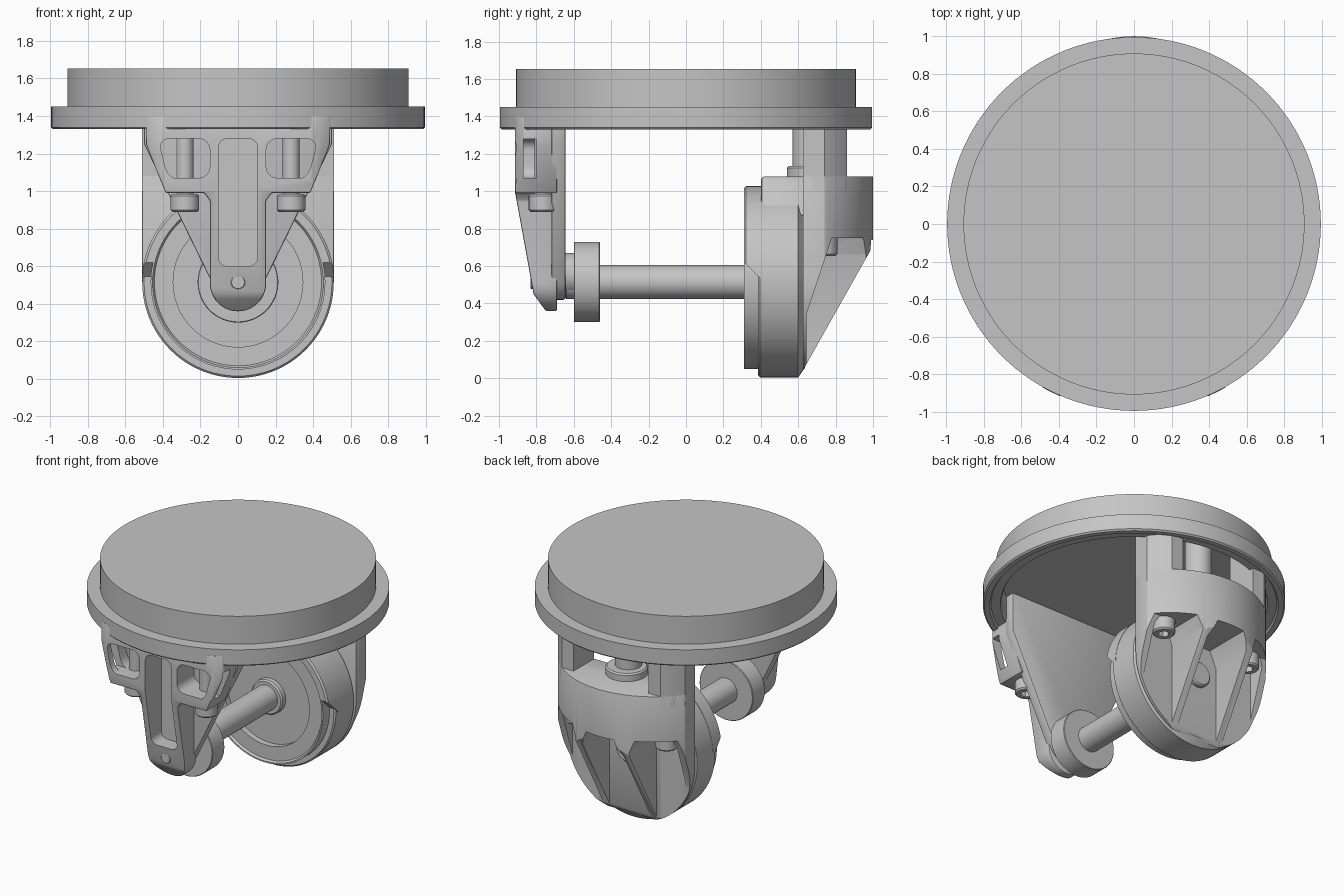
import bpy, bmesh
from math import pi, sin, cos, radians
from mathutils import Vector, Matrix

default = bpy.data.objects.get("Cube")
if default:
    bpy.data.objects.remove(default)

grey = bpy.data.materials.new("machined_grey")
grey.use_nodes = True
grey.diffuse_color = (0.56, 0.56, 0.56, 1)
grey.node_tree.nodes["Principled BSDF"].inputs["Base Color"].default_value = grey.diffuse_color

AXLE_Z = 0.515
MOUNT_Z = 1.53


def make(name, bm):
    bmesh.ops.remove_doubles(bm, verts=bm.verts, dist=1e-5)
    bmesh.ops.recalc_face_normals(bm, faces=bm.faces)
    mesh = bpy.data.meshes.new(name)
    bm.to_mesh(mesh)
    bm.free()
    obj = bpy.data.objects.new(name, mesh)
    bpy.context.collection.objects.link(obj)
    mesh.materials.append(grey)
    return obj


def finish(obj):
    for p in obj.data.polygons:
        p.use_smooth = True
    obj.data.set_sharp_from_angle(angle=radians(30))
    return obj


def lathe(name, profile, axis="Z", centre=(0, 0, 0), steps=96):
    """Spin (along, radius) points round an axis through centre."""
    bm = bmesh.new()
    vs = [bm.verts.new((r, 0, a)) for a, r in profile]
    edges = [bm.edges.new((vs[i], vs[(i + 1) % len(vs)])) for i in range(len(vs))
             if profile[i][1] + profile[(i + 1) % len(vs)][1] > 0]
    bmesh.ops.spin(bm, geom=vs + edges, cent=(0, 0, 0), axis=(0, 0, 1),
                   angle=2 * pi, steps=steps)
    turn = Matrix.Rotation(-pi / 2, 4, "X") if axis == "Y" else Matrix()
    bm.transform(Matrix.Translation(centre) @ turn)
    return make(name, bm)


def rod(name, r, a, b, axis="Z", centre=(0, 0, 0), c=0.01, steps=48):
    return lathe(name, [(a, 0), (a, r - c), (a + c, r), (b - c, r), (b, r - c), (b, 0)],
                 axis, centre, steps)


def prism(name, outline, axis, a, b):
    """Extrude an (x, z) outline along Y, or an (x, y) outline along Z."""
    place = (lambda u, v: (u, a, v)) if axis == "Y" else (lambda u, v: (u, v, a))
    bm = bmesh.new()
    face = bm.faces.new([bm.verts.new(place(u, v)) for u, v in outline])
    side = bmesh.ops.extrude_face_region(bm, geom=[face])["geom"]
    move = Vector((0, b - a, 0)) if axis == "Y" else Vector((0, 0, b - a))
    bmesh.ops.translate(bm, vec=move, verts=[g for g in side if isinstance(g, bmesh.types.BMVert)])
    return make(name, bm)


def arc(cx, cy, r, start, end, n=32):
    return [(cx + r * cos(radians(start + (end - start) * i / n)),
             cy + r * sin(radians(start + (end - start) * i / n))) for i in range(n + 1)]


def rounded(x0, x1, z0, z1, r):
    return (arc(x1 - r, z1 - r, r, 0, 90, 6) + arc(x0 + r, z1 - r, r, 90, 180, 6)
            + arc(x0 + r, z0 + r, r, 180, 270, 6) + arc(x1 - r, z0 + r, r, 270, 360, 6))


def slice_off(obj, p, q):
    """Remove what lies to the right of the (y, z) line going from p to q."""
    bm = bmesh.new()
    bm.from_mesh(obj.data)
    normal = Vector((0, q[1] - p[1], p[0] - q[0]))
    cut = bmesh.ops.bisect_plane(bm, geom=bm.verts[:] + bm.edges[:] + bm.faces[:],
                                 plane_co=(0, *p), plane_no=normal, clear_outer=True)
    bmesh.ops.holes_fill(bm, edges=[e for e in cut["geom_cut"] if isinstance(e, bmesh.types.BMEdge)])
    bmesh.ops.recalc_face_normals(bm, faces=bm.faces)
    bm.to_mesh(obj.data)
    bm.free()


def apply(obj, mod):
    with bpy.context.temp_override(object=obj, active_object=obj):
        bpy.ops.object.modifier_apply(modifier=mod.name)


def boolean(obj, cutter, operation="DIFFERENCE"):
    mod = obj.modifiers.new("cut", "BOOLEAN")
    mod.operation, mod.solver, mod.object = operation, "EXACT", cutter
    apply(obj, mod)
    bpy.data.objects.remove(cutter)


def fit_under_plate(obj):
    limit = [(0, 0), (0, 0.998), (1.4, 0.998), (1.4, 0.89), (1.6, 0.89), (1.6, 0)]
    boolean(obj, lathe("limit", limit), "INTERSECT")


def bevel(obj, width):
    mod = obj.modifiers.new("soft", "BEVEL")
    mod.width, mod.segments, mod.limit_method = width, 2, "ANGLE"
    mod.angle_limit = radians(35)
    apply(obj, mod)


def socket_bolt(name, x, y, bottom, top, r):
    head = rod(name + "_head", r, bottom, top, centre=(x, y, 0))
    boolean(head, prism("socket", arc(x, y, r * 0.5, 0, 300, 5), "Z", bottom - 0.02, bottom + 0.04))
    finish(head)


# Round mounting plate, stepped on top and hollow underneath
finish(lathe("mounting_plate", [
    (1.653, 0), (1.653, 0.908), (1.45, 0.908), (1.45, 0.995), (1.34, 0.995), (1.33, 0.985),
    (1.33, 0.95), (1.345, 0.94), (1.345, 0.88), (1.36, 0.87), (MOUNT_Z, 0.87), (MOUNT_Z, 0)],
    steps=128))

# Front bracket: thin triangular back plate
plate = prism("front_bracket_plate",
              [(-0.5, MOUNT_Z), (-0.5, 1.25)] + arc(0, 0.57, 0.15, 204, 336, 20)
              + [(0.5, 1.25), (0.5, MOUNT_Z)], "Y", -0.72, -0.645)
bevel(plate, 0.01)
finish(plate)

# Front bracket: head, shelf and tapering nose
half = [(0.15, 0.95), (0.18, 0.99), (0.385, 0.99), (0.49, 1.25), (0.49, MOUNT_Z)]
bracket = prism("front_bracket", [(-x, z) for x, z in reversed(half)]
                + arc(0, 0.51, 0.15, 180, 360, 20) + half, "Y", -0.915, -0.69)
slice_off(bracket, (-0.915, 1.0), (-0.815, 0.45))
slice_off(bracket, (-0.815, 0.45), (-0.75, 0.36))
fit_under_plate(bracket)
bevel(bracket, 0.008)
boolean(bracket, prism("slot", rounded(-0.105, 0.105, 0.6, 1.28, 0.05), "Y", -1, -0.73))
for s in (-1, 1):
    # Windows lean inwards towards the bottom, following the bracket's edge
    shape = [(x - max(0, x - 0.3) * (1.28 - z) * 2, z)
             for x, z in rounded(0.15, 0.425, 1.07, 1.28, 0.06)]
    opening = rounded(0.28, 0.6, 1.07, 1.28, 0.035)
    boolean(bracket, prism("window", [(s * x, z) for x, z in shape], "Y", -1, -0.715))
    boolean(bracket, prism("side_window", [(s * x, z) for x, z in opening], "Y", -0.868, -0.8))
finish(bracket)

# Bolts hanging from the front bracket, and the pin end in its nose
for s, side in ((-1, "right"), (1, "left")):
    finish(rod(side + "_front_bolt_shaft", 0.046, 0.95, 1.4, centre=(s * 0.283, -0.765, 0)))
    socket_bolt(side + "_front_bolt", s * 0.283, -0.765, 0.89, 0.985, 0.076)
finish(rod("pin_end", 0.038, -0.832, -0.7, "Y", (0, 0, AXLE_Z), 0.004))

# Axle with its collars
finish(rod("axle", 0.09, -0.65, 0.68, "Y", (0, 0, AXLE_Z)))
finish(rod("axle_collar", 0.215, -0.6, -0.46, "Y", (0, 0, AXLE_Z), 0.004, 64))
finish(rod("axle_spacer", 0.115, -0.66, -0.59, "Y", (0, 0, 0.555)))
finish(rod("hub_collar", 0.125, 0.325, 0.4, "Y", (0, 0, AXLE_Z)))

# Round hub with a dished front, and a raised lip over its upper half
finish(lathe("wheel_hub", [
    (0.37, 0), (0.37, 0.345), (0.325, 0.345), (0.325, 0.445), (0.31, 0.455), (0.31, 0.465),
    (0.385, 0.465), (0.385, 0.5), (0.395, 0.51), (0.6, 0.51), (0.635, 0.46), (0.635, 0)],
    "Y", (0, 0, AXLE_Z)))
lip = lathe("upper_lip", [(0.31, 0.46), (0.31, 0.5), (0.32, 0.512), (0.42, 0.512), (0.42, 0.46)],
            "Y", (0, 0, AXLE_Z))
slice_off(lip, (0.31, 0.62), (0.38, 0.55))
finish(lip)
boss = prism("hub_boss", [(-0.34, 0.87), (0.34, 0.87), (0.2, 1.08), (-0.2, 1.08)], "Y", 0.4, 0.66)
bevel(boss, 0.02)
finish(boss)

# Rear housing: flat-sided, round-backed body tapering down to the bottom of the hub
footprint = [(0.51, 0.625)] + arc(0, 0.37, 0.63, 36, 144, 48) + [(-0.51, 0.625)]
housing = prism("rear_housing", footprint, "Z", 0, 1.08)
slice_off(housing, (0.61, 0.015), (0.99, 0.69))
stadium = arc(0, AXLE_Z, 0.51, 180, 360, 48) + [(0.51, 1.3), (-0.51, 1.3)]
boolean(housing, prism("limit", stadium, "Y", 0.3, 1.2), "INTERSECT")
bevel(housing, 0.01)
pocket = [(-0.165, 0), (0.165, 0), (0.165, 0.62), (0.11, 0.74), (-0.11, 0.74), (-0.165, 0.62)]
boolean(housing, prism("centre_pocket", pocket, "Y", 0.645, 1.2))
for s in (-1, 1):
    side_pocket = [(0.215, 0), (0.46, 0), (0.46, 0.7), (0.43, 0.75), (0.25, 0.75), (0.215, 0.66)]
    boolean(housing, prism("pocket", [(s * x, z) for x, z in side_pocket], "Y", 0.645, 1.2))
    opening = prism("side_opening", [(s * x, z) for x, z in rounded(0.4, 0.7, 0, 0.75, 0.03)],
                    "Y", 0.645, 1.2)
    slice_off(opening, (0.78, 0.75), (0.64, 0.33))
    boolean(housing, opening)
finish(housing)

# Rear posts rising to the plate, on either side of the centre bolt
posts = prism("rear_posts", footprint, "Z", 1.0, MOUNT_Z)
for x0, x1, y0, y1 in ((-1, 1, 0.86, 1.2), (-0.3, 0.3, 0.5, 1.2)):
    boolean(posts, prism("gap", [(x0, y0), (x1, y0), (x1, y1), (x0, y1)], "Z", 0.9, 1.6))
fit_under_plate(posts)
finish(posts)

# Rear bolts
finish(rod("centre_bolt_flange", 0.14, 1.07, 1.135, centre=(0, 0.68, 0)))
finish(rod("centre_bolt_shaft", 0.09, 1.1, MOUNT_Z, centre=(0, 0.66, 0)))
for s, side in ((-1, "right"), (1, "left")):
    socket_bolt(side + "_rear_bolt", s * 0.36, 0.735, 0.655, 0.76, 0.075)
